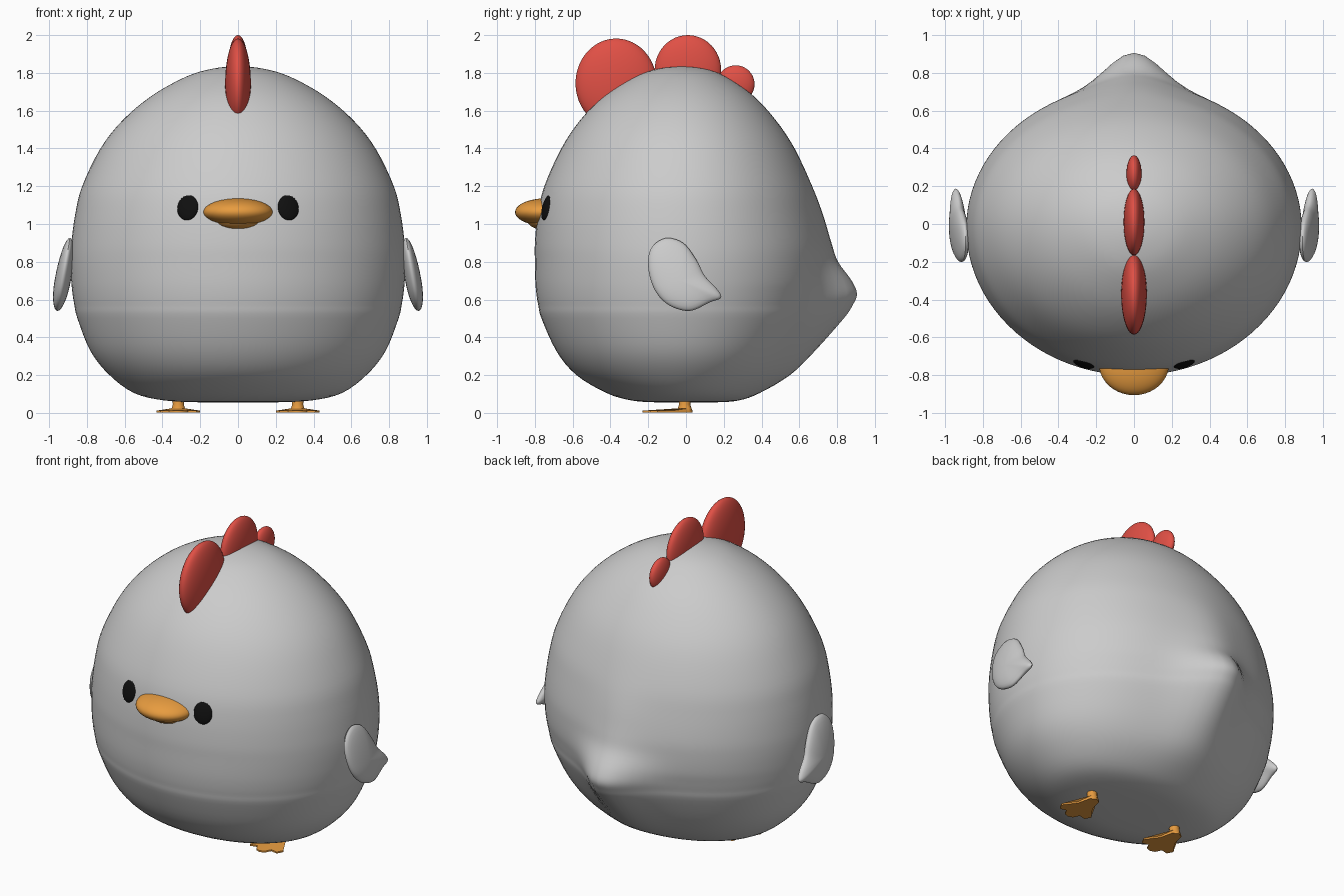
import bpy, bmesh, math
from mathutils import Vector

if "Cube" in bpy.data.objects:
    bpy.data.objects.remove(bpy.data.objects["Cube"])

def material(name, rgb):
    m = bpy.data.materials.new(name)
    m.diffuse_color = (*rgb, 1)
    m.use_nodes = True
    m.node_tree.nodes["Principled BSDF"].inputs["Base Color"].default_value = m.diffuse_color
    return m

RED = material("comb_red", (0.75, 0.08, 0.06))
ORANGE = material("beak_orange", (0.80, 0.33, 0.05))
BLACK = material("eye_black", (0.005, 0.005, 0.005))

def smooth(obj, angle=50):
    bpy.ops.object.select_all(action='DESELECT')
    obj.select_set(True)
    bpy.context.view_layer.objects.active = obj
    bpy.ops.object.shade_smooth_by_angle(angle=math.radians(angle))

def catmull(a, b, c, d, t):
    return tuple(0.5 * (2*q + (r-p)*t + (2*p-5*q+4*r-s)*t*t + (3*q-p-3*r+s)*t**3)
                 for p, q, r, s in zip(a, b, c, d))

def loft(name, rings, mat=None, caps=False):
    """Skin a stack of closed rings with equal point counts."""
    bm = bmesh.new()
    loops = [[bm.verts.new(p) for p in ring] for ring in rings]
    n = len(loops[0])
    for lo, hi in zip(loops, loops[1:]):
        for i in range(n):
            j = (i + 1) % n
            bm.faces.new((lo[i], lo[j], hi[j], hi[i]))
    if caps:
        bm.faces.new(loops[0][::-1])
        bm.faces.new(loops[-1])
    bmesh.ops.remove_doubles(bm, verts=bm.verts, dist=1e-5)
    bmesh.ops.recalc_face_normals(bm, faces=bm.faces)
    me = bpy.data.meshes.new(name)
    bm.to_mesh(me)
    bm.free()
    obj = bpy.data.objects.new(name, me)
    bpy.context.collection.objects.link(obj)
    if mat:
        me.materials.append(mat)
    smooth(obj)
    return obj

def ellipsoid(name, loc, radii, mat, rot=(0, 0, 0)):
    bpy.ops.mesh.primitive_uv_sphere_add(segments=40, ring_count=24, location=loc, rotation=rot)
    obj = bpy.context.object
    obj.name = name
    obj.scale = radii
    obj.data.materials.append(mat)
    smooth(obj)
    return obj

# Body: z, half width, front y, back y away from the tail, back y on the centre line
MID = -0.02
PROFILE = [
    (0.055, 0, MID, MID, MID), (0.056, .20, -.16, .16, .16),
    (0.066, .39, -.29, .28, .28), (0.105, .55, -.42, .38, .39),
    (0.20, .68, -.58, .50, .55), (0.325, .78, -.685, .59, .68),
    (0.50, .85, -.765, .68, .835), (0.57, .866, -.782, .70, .882),
    (0.63, .876, -.792, .715, .905), (0.70, .883, -.798, .73, .877),
    (0.80, .887, -.80, .735, .805), (0.90, .882, -.80, .73, .77),
    (1.05, .862, -.785, .70, .725), (1.20, .825, -.75, .66, .668),
    (1.40, .728, -.66, .575, .575), (1.55, .61, -.56, .475, .475),
    (1.68, .455, -.43, .355, .355), (1.78, .275, -.27, .21, .21),
    (1.822, .135, -.145, .10, .10), (1.835, 0, MID, MID, MID)]

def flip(p):
    return (p[0], -p[1], p[3], p[2], p[2])

def body_ring(z, w, front, back, tail, n=96):
    ring = []
    for i in range(n):
        a = 2 * math.pi * i / n
        x, c = w * math.sin(a), math.cos(a)
        if c < 0:
            y = MID + (MID - front) * c
        else:
            y = MID + (back - MID) * c + (tail - back) * math.exp(-(x / .21) ** 2) * min(1, c * 3)
        ring.append((x, y, z))
    return ring

pts = [flip(PROFILE[1])] + PROFILE + [flip(PROFILE[-2])]
rows = [catmull(*pts[i:i+4], k / 4) for i in range(len(PROFILE) - 1) for k in range(4)]
loft("body", [body_ring(*r) for r in rows + [PROFILE[-1]]])

# Comb: three flattened lobes, large to small
for name, loc, radii in [
        ("comb_front", (0, -.37, 1.745), (.068, .215, .237)),
        ("comb_middle", (0, .01, 1.815), (.055, .176, .185)),
        ("comb_back", (0, .263, 1.74), (.04, .1, .1))]:
    ellipsoid(name, loc, radii, RED)

# Beak
ellipsoid("beak_upper", (0, -.74, 1.063), (.185, .165, .073), ORANGE)
ellipsoid("beak_lower", (0, -.74, 1.02), (.125, .10, .053), ORANGE)

# Wing outline (y, z), smoothed into a teardrop pillow
WING = [(-.11, .925), (-.185, .87), (-.2, .77), (-.165, .65), (-.09, .57), (.02, .54),
        (.125, .585), (.185, .61), (.165, .655), (.10, .725), (.055, .81), (-.015, .90)]
m = len(WING)
outline = [catmull(*[WING[(i + k) % m] for k in (-1, 0, 1, 2)], t / 5)
           for i in range(m) for t in range(5)]

def wing_ring(side, ang):
    s, h = math.cos(ang), .043 * math.sin(ang)
    ring = []
    for y, z in outline:
        y, z = -.03 + (y + .03) * s, .70 + (z - .70) * s
        ring.append((side * (.89 + (.925 - z) * .17 + h), y, z))
    return ring

# Foot outline, right half from heel to middle toe
HALF = [(0, .035), (.035, .015), (.055, -.07), (.115, -.15), (.095, -.19),
        (.05, -.18), (.03, -.22), (0, -.23)]
FOOT = HALF + [(-x, y) for x, y in HALF[-2:0:-1]]

def foot_ring(cx, z):
    return [(cx + x, y, z) for x, y in FOOT]

def leg_ring(cx, r, z):
    n = len(FOOT)
    return [(cx + r * math.sin(2 * math.pi * i / n), -.007 + r * math.cos(2 * math.pi * i / n), z)
            for i in range(n)]

# Paired parts
for side, tag in ((1, "left"), (-1, "right")):
    ellipsoid("eye_" + tag, (side * .266, -.737, 1.087), (.058, .018, .069), BLACK,
              (math.radians(-14), 0, side * math.radians(18)))
    loft("wing_" + tag, [wing_ring(side, math.pi * (k / 16 - .5)) for k in range(17)])
    cx = side * .316
    loft("foot_" + tag, [foot_ring(cx, 0.002), foot_ring(cx, .012), leg_ring(cx, .036, .024),
                         leg_ring(cx, .03, .045), leg_ring(cx, .032, .09)], ORANGE, caps=True)
